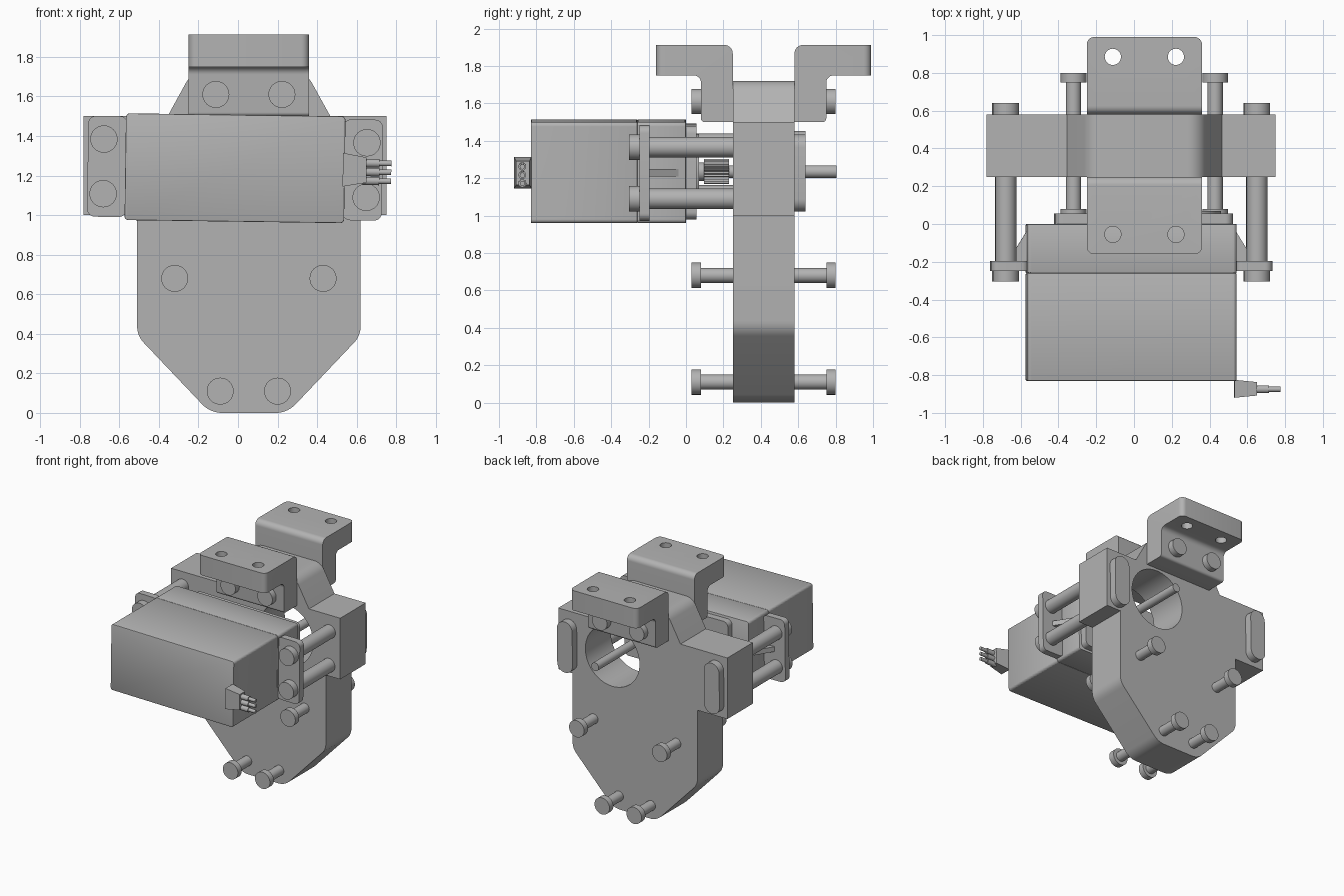
import bpy, bmesh, math
from mathutils import Matrix, Vector

old = bpy.data.objects.get("Cube")
if old:
    bpy.data.objects.remove(old, do_unlink=True)

grey = bpy.data.materials.new("plain grey")
grey.use_nodes = True
COLOUR = (0.45, 0.45, 0.45, 1)
grey.diffuse_color = COLOUR
grey.node_tree.nodes["Principled BSDF"].inputs["Base Color"].default_value = COLOUR


def rounded(corners):
    """Turn (x, y, radius) corners into a 2D outline with filleted corners."""
    out = []
    for i, (x, y, r) in enumerate(corners):
        p = Vector((x, y))
        if r == 0:
            out.append(p)
            continue
        a = (Vector(corners[i - 1][:2]) - p).normalized()
        b = (Vector(corners[(i + 1) % len(corners)][:2]) - p).normalized()
        half = a.angle(b) / 2
        centre = p + (a + b).normalized() * (r / math.sin(half))
        start = p + a * (r / math.tan(half)) - centre
        end = p + b * (r / math.tan(half)) - centre
        sweep = start.angle_signed(end)
        for k in range(9):
            out.append(centre + Matrix.Rotation(-sweep * k / 8, 2) @ start)
    return out


def rect(x0, x1, y0, y1, r=0.0):
    return rounded([(x0, y0, r), (x1, y0, r), (x1, y1, r), (x0, y1, r)])


def circle(x, y, r, n=32):
    return [Vector((x + r * math.cos(math.tau * k / n), y + r * math.sin(math.tau * k / n)))
            for k in range(n)]


def prism(name, outline, axis, lo, hi, bevel=0.0, end_scale=1.0):
    """Extrude an outline along an axis; the outline uses the other two axes in order."""
    def place(p, d):
        return {"x": (d, p[0], p[1]), "y": (p[0], d, p[1]), "z": (p[0], p[1], d)}[axis]
    mid = sum(outline, Vector((0, 0))) / len(outline)
    bm = bmesh.new()
    ends = [[bm.verts.new(place(mid + (p - mid) * s, d)) for p in outline]
            for d, s in ((lo, 1), (hi, end_scale))]
    bm.faces.new(ends[0])
    bm.faces.new(ends[1])
    for i in range(len(outline)):
        bm.faces.new((ends[0][i - 1], ends[0][i], ends[1][i], ends[1][i - 1]))
    bmesh.ops.recalc_face_normals(bm, faces=bm.faces)
    if bevel:
        bmesh.ops.bevel(bm, geom=bm.edges[:], offset=bevel, segments=2,
                        affect="EDGES", profile=0.5)
    mesh = bpy.data.meshes.new(name)
    bm.to_mesh(mesh)
    bm.free()
    mesh.materials.append(grey)
    obj = bpy.data.objects.new(name, mesh)
    bpy.context.collection.objects.link(obj)
    return obj


def activate(obj):
    bpy.ops.object.select_all(action="DESELECT")
    obj.select_set(True)
    bpy.context.view_layer.objects.active = obj


def cut(obj, *cutters):
    for c in cutters:
        mod = obj.modifiers.new("cut", "BOOLEAN")
        mod.operation = "DIFFERENCE"
        mod.solver = "EXACT"
        mod.object = c
        activate(obj)
        bpy.ops.object.modifier_apply(modifier=mod.name)
        bpy.data.objects.remove(c, do_unlink=True)


FRONT, BACK, MID = 0.25, 0.58, 0.415     # mounting plate faces
CX = 0.055                               # plate centre line
SX, SZ = 0.26, 1.235                     # output shaft

# Mounting plate with shoulders and a large shaft opening
plate = prism("mounting_plate", rounded([
    (-0.14, 0, 0.14), (0.25, 0, 0.14), (0.62, 0.39, 0.12), (0.62, 1, 0),
    (0.75, 1, 0), (0.75, 1.5, 0), (0.467, 1.5, 0), (0.345, 1.72, 0.1),
    (-0.235, 1.72, 0.1), (-0.356, 1.5, 0), (-0.78, 1.5, 0), (-0.78, 1, 0),
    (-0.51, 1, 0), (-0.51, 0.39, 0.12)]), "y", FRONT, BACK)
cut(plate, prism("shaft_opening", circle(SX, SZ, 0.245, 64), "y", 0, 1))

# Plate bolts and angle brackets, alike on the front and the back
for side, sign in (("front", -1), ("back", 1)):
    def y(d):
        return MID + sign * d

    for i, (bx, bz) in enumerate([(-0.32, 0.68), (0.43, 0.68), (-0.09, 0.11), (0.2, 0.11),
                                  (CX - 0.167, 1.61), (CX + 0.167, 1.61)]):
        prism(f"{side}_bolt_shank_{i}", circle(bx, bz, 0.04), "y", y(0.1), y(0.345))
        prism(f"{side}_bolt_head_{i}", circle(bx, bz, 0.068), "y", y(0.335), y(0.385))

    bracket = prism(f"{side}_bracket", rounded([
        (y(0.165), 1.5, 0), (y(0.335), 1.5, 0.02), (y(0.335), 1.75, 0.04),
        (y(0.575), 1.75, 0), (y(0.575), 1.912, 0), (y(0.165), 1.912, 0.045)]),
        "x", CX - 0.305, CX + 0.305)
    # Round the free corners of the flange
    bm = bmesh.new()
    bm.from_mesh(bracket.data)
    tips = [e for e in bm.edges
            if all(abs(v.co.y - y(0.575)) < 0.001 for v in e.verts)
            and abs(e.verts[0].co.z - e.verts[1].co.z) > 0.1]
    bmesh.ops.bevel(bm, geom=tips, offset=0.04, segments=6, affect="EDGES", profile=0.5)
    bm.to_mesh(bracket.data)
    bm.free()
    cut(bracket, *[prism("screw_hole", circle(CX + dx, y(0.47), 0.043), "z", 1.6, 2)
                   for dx in (-0.167, 0.167)])

# Servo motor: case in three sections, tilted slightly as a group
L, R, B, T = -0.57, 0.54, 0.967, 1.507
VX, VZ = (L + R) / 2, (B + T) / 2
servo = []
case_front = prism("case_front", rect(L, R, B, T, 0.02), "y", -0.83, -1.0, 0.006)
cut(case_front, *[prism("corner_pocket", circle(cx, cz, 0.075), "y", -1.1, -0.965)
                  for cx in (L + 0.02, R - 0.02) for cz in (B + 0.02, T - 0.02)])
servo.append(case_front)
servo.append(prism("case_body", rect(L, R, B, T, 0.02), "y", -0.83, -0.26, 0.005))
servo.append(prism("case_top", rect(L, R, B, T, 0.02), "y", -0.26, 0, 0.005))
servo.append(prism("case_step", rect(-0.42, 0.52, B + 0.02, T - 0.02, 0.04), "y", -0.01, 0.055))
for side, x0, x1, bx, gx in (("right", -0.76, L + 0.01, -0.68, L),
                             ("left", R - 0.01, 0.73, 0.65, R)):
    servo.append(prism(f"{side}_ear", rect(x0, x1, B + 0.015, T - 0.015, 0.04),
                       "y", -0.248, -0.195))
    # Thin rib bracing the ear against the case
    out = gx + (bx - gx) * 0.9
    servo.append(prism(f"{side}_ear_rib", [Vector((gx, -0.2)), Vector((out, -0.2)),
                                           Vector((gx, -0.04))], "z", VZ - 0.02, VZ + 0.02))
    for bz in (VZ - 0.138, VZ + 0.138):
        servo.append(prism(f"{side}_ear_bolt_head", circle(bx, bz, 0.069), "y", -0.305, -0.248))
        servo.append(prism(f"{side}_ear_bolt_shank", circle(bx, bz, 0.055), "y", -0.25, 0.3))
    # Rounded nut bar joining both ear bolts behind the plate
    servo.append(prism(f"{side}_nut_bar", rect(bx - 0.069, bx + 0.069, VZ - 0.207,
                                               VZ + 0.207, 0.0685), "y", BACK - 0.02, 0.64))

# Cable outlet with three wires
outlet = prism("cable_outlet", rect(-0.92, -0.825, VZ - 0.085, VZ + 0.085),
               "x", R - 0.01, 0.65, end_scale=0.75)
servo.append(outlet)
for k in (-1, 0, 1):
    z = VZ - 0.01 + k * 0.045
    servo.append(prism("wire_sleeve", circle(-0.875, z, 0.021, 16), "x", 0.63, 0.715))
    servo.append(prism("wire_tip", circle(-0.875, z, 0.014, 16), "x", 0.7, 0.775))

turn = (Matrix.Translation((VX, 0, VZ)) @ Matrix.Rotation(math.radians(0.8), 4, "Y")
        @ Matrix.Translation((-VX, 0, -VZ)))
for obj in servo:
    obj.data.transform(turn)

# Output collar, toothed spline and long shaft
prism("output_collar", circle(SX, SZ, 0.2), "y", 0.04, 0.07)
prism("output_boss", circle(SX, SZ, 0.05), "y", 0.06, 0.12)
teeth = [Vector((SX + r * math.cos(a), SZ + r * math.sin(a)))
         for k in range(24) for j, r in enumerate((0.055, 0.068))
         for a in [math.tau * (k + j / 2) / 24]]
prism("output_spline", teeth, "y", 0.095, 0.23)
prism("output_shaft", circle(SX, SZ, 0.034), "y", 0.2, 0.805)

for obj in bpy.context.scene.objects:
    if obj.type == "MESH" and obj.data.materials and obj.data.materials[0] == grey:
        activate(obj)
        bpy.ops.object.shade_smooth_by_angle(angle=math.radians(30))
